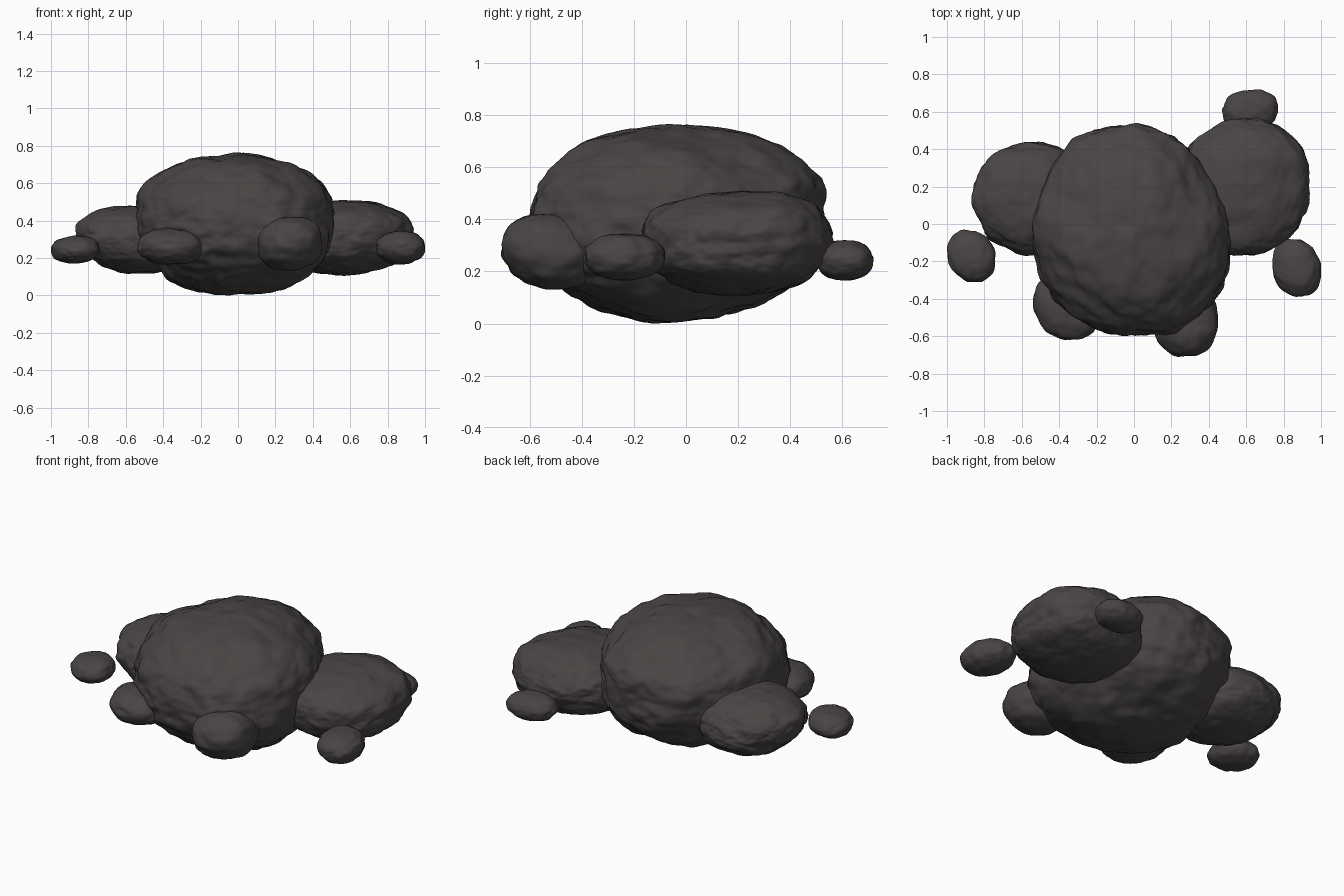
import bpy
import bmesh
import math
from mathutils import Vector, noise

if "Cube" in bpy.data.objects:
    bpy.data.objects.remove(bpy.data.objects["Cube"], do_unlink=True)

stone = bpy.data.materials.new("dark_stone")
stone.use_nodes = True
colour = (0.066, 0.059, 0.057, 1.0)
stone.diffuse_color = colour
stone.node_tree.nodes["Principled BSDF"].inputs["Base Color"].default_value = colour
stone.node_tree.nodes["Principled BSDF"].inputs["Roughness"].default_value = 0.9

# Outlines are radii at equal angle steps, relative to the rock's own bounds
ROUND = [1.0]
LEAN = [0.97, 0.87, 0.87, 0.96, 1.1, 1.08, 0.97, 0.87, 0.87, 0.98, 1.1, 1.08]
SLANT = LEAN[::-1]


def radius(outline, a, b):
    """Smoothly interpolated outline radius in the direction (a, b)."""
    count = len(outline)
    t = (math.atan2(b, a) / math.tau) % 1.0 * count
    i = int(t)
    f = t - i
    f = f * f * (3 - 2 * f)
    return outline[i % count] * (1 - f) + outline[(i + 1) % count] * f


def roughness(d, seed, detail):
    """Broad dents plus fine chipped grain."""
    q = d + Vector((seed * 7.3, seed * 3.1, seed * 5.7))
    broad = noise.noise(q * 2.2) * 0.045
    medium = noise.noise(q * 5 * detail) * 0.03
    fine = noise.noise(q * 12 * detail) * 0.012
    return 1 + broad + medium + fine


def rock(name, low, high, seed, plan=ROUND, front=ROUND, side=ROUND,
         level=5, detail=0.7, power=2.4):
    bm = bmesh.new()
    bmesh.ops.create_icosphere(bm, subdivisions=level, radius=1)
    for v in bm.verts:
        d = v.co.normalized()
        # Blend the three outlines into one rounded solid
        total = 0
        for outline, a, b in ((plan, d.x, d.y), (front, d.x, d.z), (side, d.y, d.z)):
            total += (math.hypot(a, b) / radius(outline, a, b)) ** power
        v.co = d * total ** (-1 / power) * roughness(d, seed, detail)
    # Fit the solid to its bounds
    for k in range(3):
        values = [v.co[k] for v in bm.verts]
        start, span = min(values), max(values) - min(values)
        for v in bm.verts:
            v.co[k] = low[k] + (v.co[k] - start) / span * (high[k] - low[k])
    for f in bm.faces:
        f.smooth = True
    mesh = bpy.data.meshes.new(name)
    bm.to_mesh(mesh)
    bm.free()
    mesh.materials.append(stone)
    obj = bpy.data.objects.new(name, mesh)
    bpy.context.collection.objects.link(obj)
    return obj


# Large boulders
rock("main_boulder", (-0.55, -0.6, 0), (0.52, 0.54, 0.765), 1,
     plan=[0.97, 0.85, 0.92, 1, 0.99, 0.96, 1, 1, 0.98, 1.02, 1.09, 1.08],
     front=[1, 1.05, 0.99, 1, 0.98, 1.07, 0.98, 0.9, 1.04, 1, 1, 1],
     side=[1, 1.07, 1.03, 1, 1, 0.97, 1, 1, 0.99, 1, 0.95, 0.97],
     level=6, detail=1.1)
rock("left_boulder", (0.22, -0.17, 0.105), (0.94, 0.57, 0.51), 2,
     plan=[0.97, 1.04, 1.06, 1, 0.92, 0.98, 1, 1, 0.98, 1, 0.98, 1],
     front=[0.98, 1.14, 1.07, 1, 1, 1, 1, 1, 1.03, 0.95, 0.88, 1],
     side=[0.97, 1.04, 1.1, 1, 1.01, 1.1, 1, 0.96, 1, 0.97, 0.93, 0.91],
     level=6, detail=0.9)
rock("right_boulder", (-0.87, -0.17, 0.115), (-0.25, 0.44, 0.48), 3,
     plan=[1, 1, 1.05, 1, 0.97, 1, 1, 0.9, 0.88, 0.97, 1, 1],
     front=[1, 1, 1, 1, 1.12, 1.1, 0.95, 0.82, 0.9, 0.98, 1.1, 1],
     level=6, detail=0.9)

# Stones leaning on the boulders
rock("front_right_stone", (-0.54, -0.62, 0.165), (-0.18, -0.26, 0.36), 4,
     plan=LEAN, power=2.8)
rock("front_left_stone", (0.1, -0.71, 0.13), (0.45, -0.33, 0.42), 5,
     front=SLANT, side=LEAN)
rock("back_stone", (0.47, 0.5, 0.165), (0.77, 0.72, 0.32), 6,
     plan=SLANT, power=2.8)

# Loose stones at the sides
rock("right_loose_stone", (-1, -0.31, 0.17), (-0.74, -0.03, 0.32), 7,
     plan=LEAN, front=SLANT)
rock("left_loose_stone", (0.74, -0.39, 0.165), (1, -0.08, 0.345), 8,
     plan=LEAN, power=2.6)
